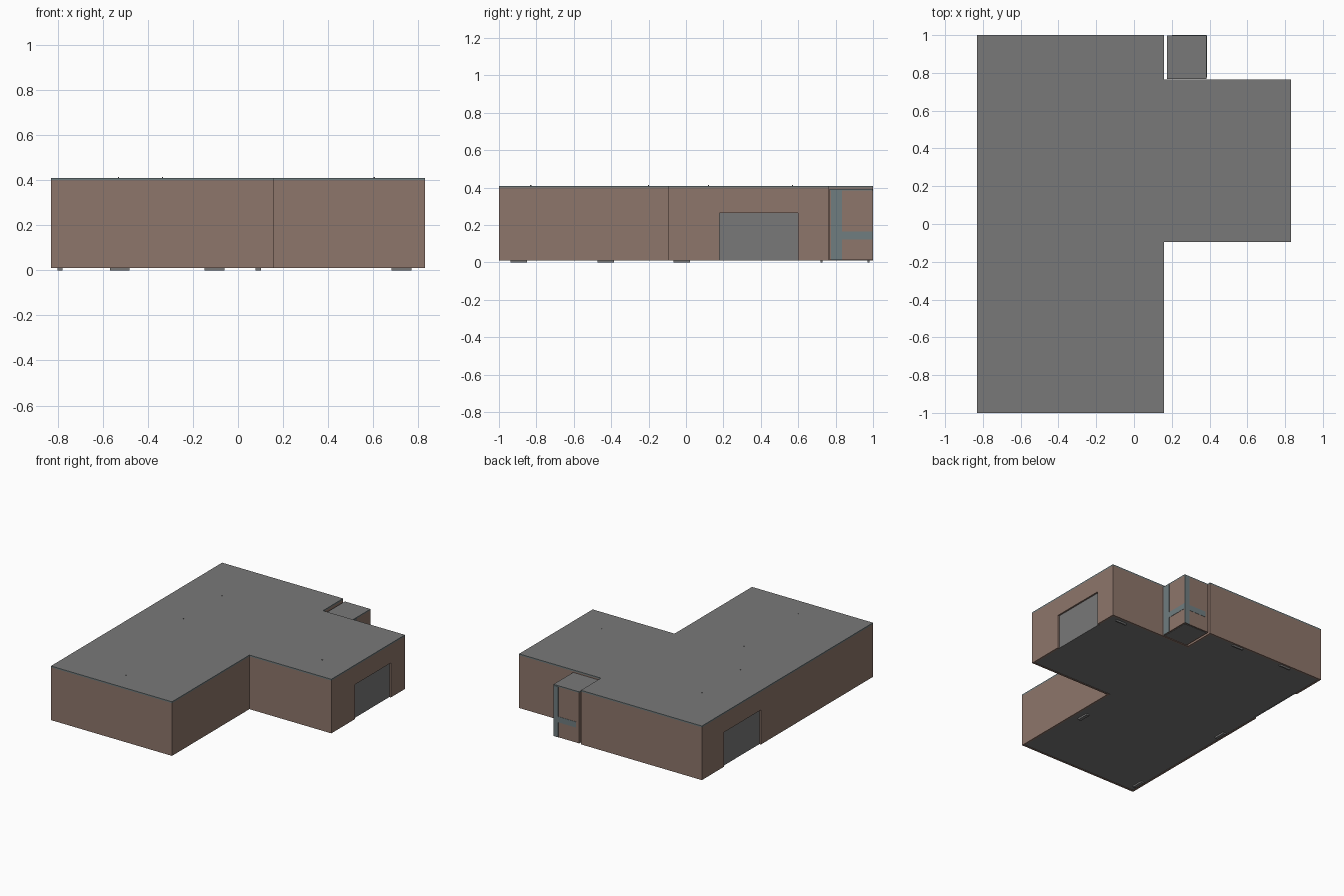
import bpy, bmesh

if "Cube" in bpy.data.objects:
    bpy.data.objects.remove(bpy.data.objects["Cube"])


def material(name, rgb):
    m = bpy.data.materials.new(name)
    m.diffuse_color = (*rgb, 1)
    m.use_nodes = True
    m.node_tree.nodes["Principled BSDF"].inputs["Base Color"].default_value = m.diffuse_color
    return m


BROWN = material("brown wall", (0.27, 0.18, 0.145))
GREY = material("grey panel", (0.19, 0.19, 0.19))
SLATE = material("slate trim", (0.16, 0.205, 0.215))


def prism(name, pts, z0, z1, mats, inset=0, part="all"):
    """Extrude a footprint; part picks the whole, the rim or the core left by an inset.
    A second material goes on the side faces."""
    bm = bmesh.new()
    f = bm.faces.new([bm.verts.new((x, y, z0)) for x, y in pts])
    bm.normal_update()
    if inset:
        rim = bmesh.ops.inset_individual(bm, faces=[f], thickness=inset)["faces"]
        bmesh.ops.delete(bm, geom=[f] if part == "rim" else rim, context="FACES")
    ext = bmesh.ops.extrude_face_region(bm, geom=bm.faces[:], use_keep_orig=True)["geom"]
    bmesh.ops.translate(bm, vec=(0, 0, z1 - z0),
                        verts=[v for v in ext if isinstance(v, bmesh.types.BMVert)])
    bmesh.ops.recalc_face_normals(bm, faces=bm.faces[:])
    bm.normal_update()
    for face in bm.faces:
        face.material_index = int(len(mats) > 1 and abs(face.normal.z) < 0.5)
    me = bpy.data.meshes.new(name)
    bm.to_mesh(me)
    bm.free()
    for m in mats:
        me.materials.append(m)
    ob = bpy.data.objects.new(name, me)
    bpy.context.collection.objects.link(ob)
    return ob


def box(name, x0, x1, y0, y1, z0, z1, *mats):
    return prism(name, [(x0, y0), (x1, y0), (x1, y1), (x0, y1)], z0, z1, mats)


# Main hall: L-shaped with a wing on the right
HALL = [(-0.83, -1), (0.16, -1), (0.16, -0.095), (0.83, -0.095),
        (0.83, 0.765), (0.16, 0.765), (0.16, 1), (-0.83, 1)]
walls = prism("hall_walls", HALL, 0.01, 0.40, [BROWN], 0.02, "rim")
prism("hall_floor", HALL, 0.012, 0.02, [GREY], 0.018, "core")
prism("hall_roof", HALL, 0.40, 0.41, [GREY, SLATE])

# Recessed doors on the right and left walls
for side, x, y0, y1 in (("right", 0.83, 0.18, 0.60), ("left", -0.83, 0.31, 0.74)):
    s = 1 if x > 0 else -1
    a, b = sorted((x - s * 0.04, x + s * 0.02))
    cut = box(side + "_door_cutter", a, b, y0, y1, -0.02, 0.265, BROWN)
    cut.hide_render = True
    cut.hide_viewport = True
    mod = walls.modifiers.new(side + "_opening", "BOOLEAN")
    mod.operation = "DIFFERENCE"
    mod.solver = "EXACT"
    mod.object = cut
    a, b = sorted((x - s * 0.012, x - s * 0.019))
    box(side + "_door", a, b, y0, y1, 0.01, 0.265, GREY)

# Small annex at the back
AX0, AX1, AY0, AY1 = 0.175, 0.385, 0.768, 0.998
box("annex_walls", AX0, AX1, AY0, AY1, 0.012, 0.385, BROWN)
box("annex_roof", AX0, AX1, AY0, AY1, 0.385, 0.393, GREY, SLATE)
box("annex_floor", AX0 + 0.01, AX1 - 0.01, AY0 + 0.01, AY1 - 0.01, 0.010, 0.013, GREY)
# Annex trim: a post and a rail on the outer faces
P = 0.002
box("annex_side_post", AX1, AX1 + P, 0.775, 0.834, 0.012, 0.385, SLATE)
box("annex_side_rail", AX1, AX1 + P, 0.834, AY1, 0.123, 0.165, SLATE)
box("annex_back_post", 0.345, AX1, AY1, AY1 + P, 0.012, 0.385, SLATE)
box("annex_back_rail", 0.20, 0.345, AY1, AY1 + P, 0.123, 0.165, SLATE)

# Thin foot plates under the walls: centre and half sizes
FEET = [(-0.525, 0.976, 0), (-0.105, 0.976, 0), (0.725, 0.725, 0),
        (-0.79, -0.895, 1), (0.09, -0.43, 1), (-0.79, -0.022, 1)]
for i, (x, y, along_y) in enumerate(FEET):
    hx, hy = (0.012, 0.044) if along_y else (0.044, 0.006)
    box(f"foot_plate_{i}", x - hx, x + hx, y - hy, y + hy, 0, 0.012, GREY)

# Tiny roof studs
for i, (x, y) in enumerate([(-0.53, 0.57), (-0.53, 0.12), (-0.335, -0.2),
                            (-0.335, -0.83), (0.605, 0.12)]):
    box(f"roof_stud_{i}", x - 0.003, x + 0.003, y - 0.003, y + 0.003, 0.409, 0.413, GREY)
